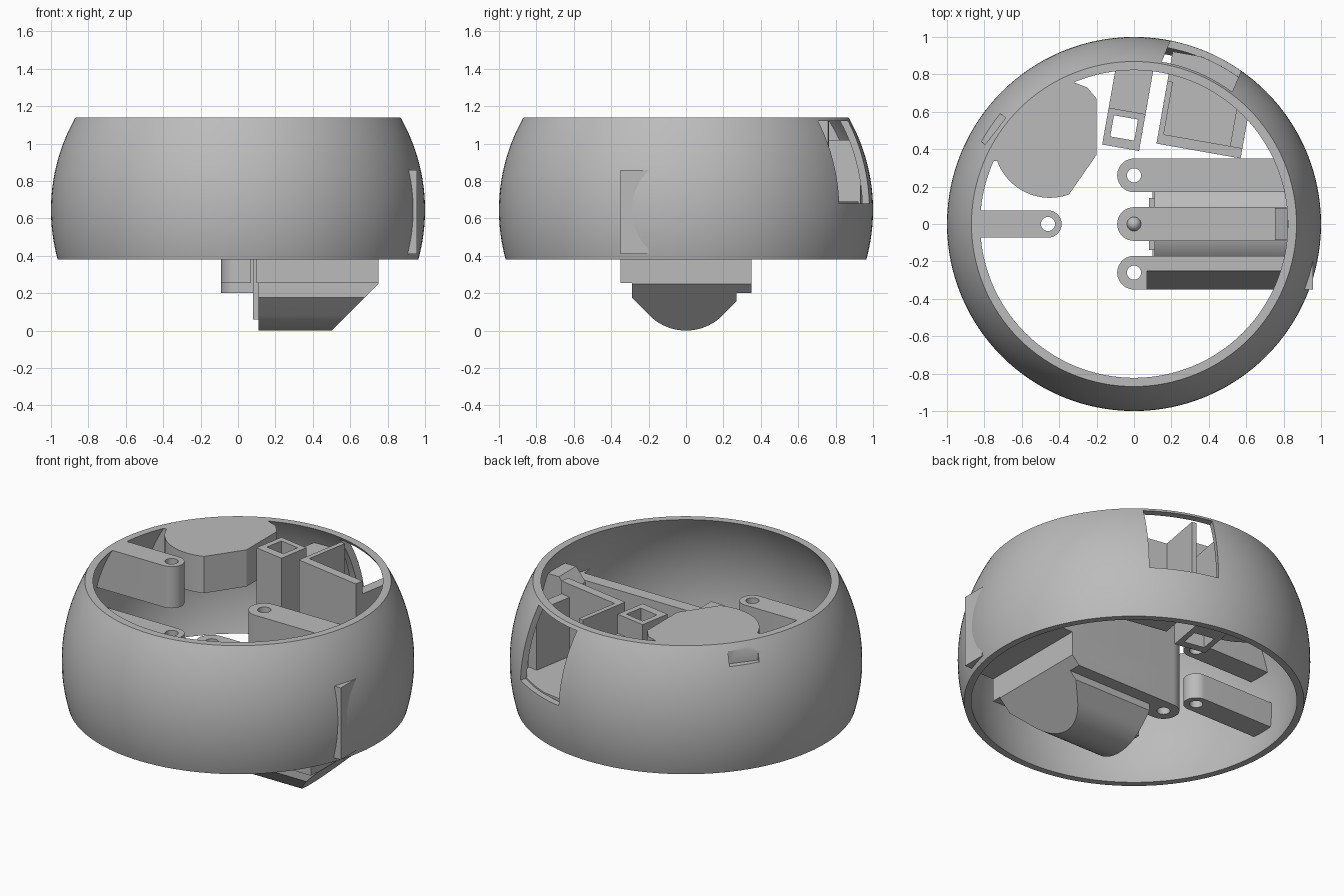
import bpy, bmesh
from math import sin, cos, pi, radians, sqrt, asin
from mathutils import Matrix, Vector

cube = bpy.data.objects.get("Cube")
if cube:
    bpy.data.objects.remove(cube, do_unlink=True)

CZ = 0.645           # height of the ball centre
LOW, TOP = 0.38, 1.14

grey = bpy.data.materials.new("plain grey")
grey.use_nodes = True
grey.diffuse_color = (0.5, 0.5, 0.5, 1)
grey.node_tree.nodes["Principled BSDF"].inputs["Base Color"].default_value = (0.5, 0.5, 0.5, 1)


def finish(name, bm):
    bmesh.ops.recalc_face_normals(bm, faces=bm.faces)
    mesh = bpy.data.meshes.new(name)
    bm.to_mesh(mesh)
    bm.free()
    mesh.materials.append(grey)
    ob = bpy.data.objects.new(name, mesh)
    bpy.context.collection.objects.link(ob)
    return ob


def prism(name, pts, a, b, axis="z", place=None, slope=False):
    """Extrude a 2D outline from a to b along z (x, y outline) or x (y, z outline)."""
    bm = bmesh.new()
    put = (lambda p, h: (p[0], p[1], h)) if axis == "z" else (lambda p, h: (h, p[0], p[1]))
    face = bm.faces.new([bm.verts.new(put(p, a)) for p in pts])
    out = bmesh.ops.extrude_face_region(bm, geom=[face])
    step = Vector(put((0, 0), b - a))
    bmesh.ops.translate(bm, vec=step, verts=[v for v in out["geom"] if isinstance(v, bmesh.types.BMVert)])
    if slope:        # slanted underside at the outer end
        cut = bmesh.ops.bisect_plane(bm, geom=bm.verts[:] + bm.edges[:] + bm.faces[:],
                                     plane_co=(0.75, 0, 0.25), plane_no=(1, 0, -1), clear_outer=True)
        edges = [e for e in cut["geom_cut"] if isinstance(e, bmesh.types.BMEdge)]
        bmesh.ops.holes_fill(bm, edges=edges)
    if place:
        bm.transform(place)
    return finish(name, bm)


def rect(x0, x1, y0, y1):
    return [(x0, y0), (x1, y0), (x1, y1), (x0, y1)]


def arc(cx, cy, r, a0, a1, n=20):
    return [(cx + r * cos(radians(a0 + (a1 - a0) * i / n)),
             cy + r * sin(radians(a0 + (a1 - a0) * i / n))) for i in range(n + 1)]


def boolean(ob, tool, mode="DIFFERENCE", keep=False):
    mod = ob.modifiers.new("cut", "BOOLEAN")
    mod.operation, mod.object, mod.solver = mode, tool, "EXACT"
    bpy.context.view_layer.objects.active = ob
    bpy.ops.object.modifier_apply(modifier=mod.name)
    if not keep:
        bpy.data.objects.remove(tool, do_unlink=True)
    return ob


def drill(ob, x, y, r=0.038):
    return boolean(ob, prism("drill", arc(x, y, r, 0, 345, 23), 0, 2))


def lathe(name, profile, seg=128):
    bm = bmesh.new()
    rings = [[bm.verts.new((r * cos(2 * pi * k / seg), r * sin(2 * pi * k / seg), z))
              for k in range(seg)] for r, z in profile]
    for ra, rb in zip(rings, rings[1:] + rings[:1]):
        for k in range(seg):
            m = (k + 1) % seg
            bm.faces.new((ra[k], ra[m], rb[m], rb[k]))
    return finish(name, bm)


def band(radius, n=24):
    a0, a1 = asin((LOW - CZ) / radius), asin((TOP - CZ) / radius)
    return [(radius * cos(a0 + (a1 - a0) * i / n), CZ + radius * sin(a0 + (a1 - a0) * i / n))
            for i in range(n + 1)]


def frame(x, y, deg):
    return Matrix.Translation((x, y, 0)) @ Matrix.Rotation(radians(deg), 4, "Z")


# Outer shell with the port window and the small slot
shell = lathe("shell", band(1.0) + band(0.96)[::-1])
boolean(shell, prism("window_cutter", rect(-0.205, 0.205, -0.2, 0.3), 0.68, 1.12,
                     place=frame(0.38, 0.89, -23)))
boolean(shell, prism("slot_cutter", rect(-0.09, 0.09, -0.018, 0.022), 1.02, 1.1,
                     place=frame(-0.755, 0.507, 52)))

# Ball used to trim inner parts flush with the wall
bm = bmesh.new()
bmesh.ops.create_uvsphere(bm, u_segments=128, v_segments=64, radius=0.965,
                          matrix=Matrix.Translation((0, 0, CZ)))
ball = finish("trim_ball", bm)
ball.hide_render = True


def trim(ob):
    return boolean(ob, ball, "INTERSECT", keep=True)


# Right-hand pair of screw arms
for label, z0, z1 in (("upper", 0.88, TOP), ("lower", 0.53, 0.69)):
    outline = arc(-0.46, 0, 0.073, -90, 90) + [(-0.97, 0.073), (-0.97, -0.073)]
    drill(trim(prism(label + "_screw_arm", outline, z0, z1)), -0.46, 0)


# Motor cradle arms
def arm(name, y, end, z0, z1, slope=False):
    outline = arc(0, y, 0.09, 90, 270) + [(end, y - 0.09), (end, y + 0.09)]
    return prism(name, outline, z0, z1, slope=slope)


drill(trim(arm("back_cradle_arm", 0.26, 0.95, 0.4, 0.86)), 0, 0.26)
drill(arm("back_cradle_foot", 0.26, 0.75, 0.2, 0.4, slope=True), 0, 0.26)
drill(arm("front_cradle_post", -0.26, 0.07, 0.255, 0.86), 0, -0.26)
trim(prism("front_cradle_wall", rect(0.06, 0.95, -0.25, -0.17), 0.4, 0.86))
trim(prism("front_cradle_slope", [(-0.25, 0.86), (-0.35, 0.4), (-0.25, 0.4)], 0.07, 0.95, "x"))
trim(arm("middle_arm", 0.0, 0.95, 0.46, 0.62))
trim(prism("middle_arm_stop", [(0.755, 0.6), (0.96, 0.6), (0.96, 0.98), (0.82, 0.98), (0.755, 0.9)],
           -0.085, 0.085, "x", place=Matrix.Rotation(radians(-90), 4, "Z")))

bm = bmesh.new()
bmesh.ops.create_uvsphere(bm, u_segments=24, v_segments=12, radius=0.038,
                          matrix=Matrix.Translation((0, 0, 0.62)))
finish("middle_pin", bm)

# Base block and motor housing with the slanted end
prism("cradle_base", rect(0.1, 0.75, -0.35, 0.35), 0.255, 0.4, slope=True)
housing = arc(0, 0.275, 0.275, -135, -45) + [(0.27, 0.157), (0.27, 0.36)] \
    + arc(0, 0.275, 0.275, 20, 160) + [(-0.29, 0.36), (-0.29, 0.176)]
prism("motor_housing", housing, 0.11, 0.75, "x", slope=True)
trim(prism("motor_top", arc(0, 0.275, 0.275, 27, 153), 0.74, 0.95, "x"))
prism("motor_front_plate", rect(-0.14, 0.14, 0.06, 0.5), 0.08, 0.115, "x")

# Corner of the cradle that pokes through the shell
prism("cradle_corner", rect(0.88, 0.957, -0.35, -0.2), 0.41, 0.86)

# Round platform joined to the wall
platform = [(-0.2, 0.67), (-0.2, 0.37)] + arc(-0.45, 0.44, 0.3, -70, -160) \
    + [(-0.95, 0.34), (-0.8, 0.75), (-0.33, 0.95), (-0.33, 0.76), (-0.25, 0.73)]
trim(prism("round_platform", platform, 0.91, TOP))

# Switch holder: slab to the wall and a square sleeve
place = frame(-0.17, 0.425, -10)
trim(prism("switch_slab", rect(0, 0.2, 0.19, 0.55), 0.57, 1.02, place=place))
sleeve = prism("switch_sleeve", rect(0, 0.2, 0, 0.2), 0.57, TOP, place=place)
boolean(sleeve, prism("sleeve_cutter", rect(0.035, 0.165, 0.05, 0.165), 0, 2, place=place))

# Port tray: floor and walls, open toward the window
place = frame(0.12, 0.43, -10)
for name, area, z0, z1 in (("floor", rect(0, 0.457, 0, 0.5), 0.6, 0.69),
                           ("front_wall", rect(0, 0.457, 0, 0.055), 0.6, TOP),
                           ("left_wall", rect(0.39, 0.457, 0, 0.32), 0.6, 1.06),
                           ("right_wall", rect(0, 0.03, 0, 0.34), 0.6, TOP)):
    trim(prism("tray_" + name, area, z0, z1, place=place))

# Remove the helper and smooth the rounded surfaces
bpy.data.objects.remove(ball, do_unlink=True)
bpy.ops.object.select_all(action="DESELECT")
for ob in bpy.context.scene.objects:
    if ob.type == "MESH":
        ob.select_set(True)
        bpy.context.view_layer.objects.active = ob
bpy.ops.object.shade_smooth_by_angle(angle=radians(30))
